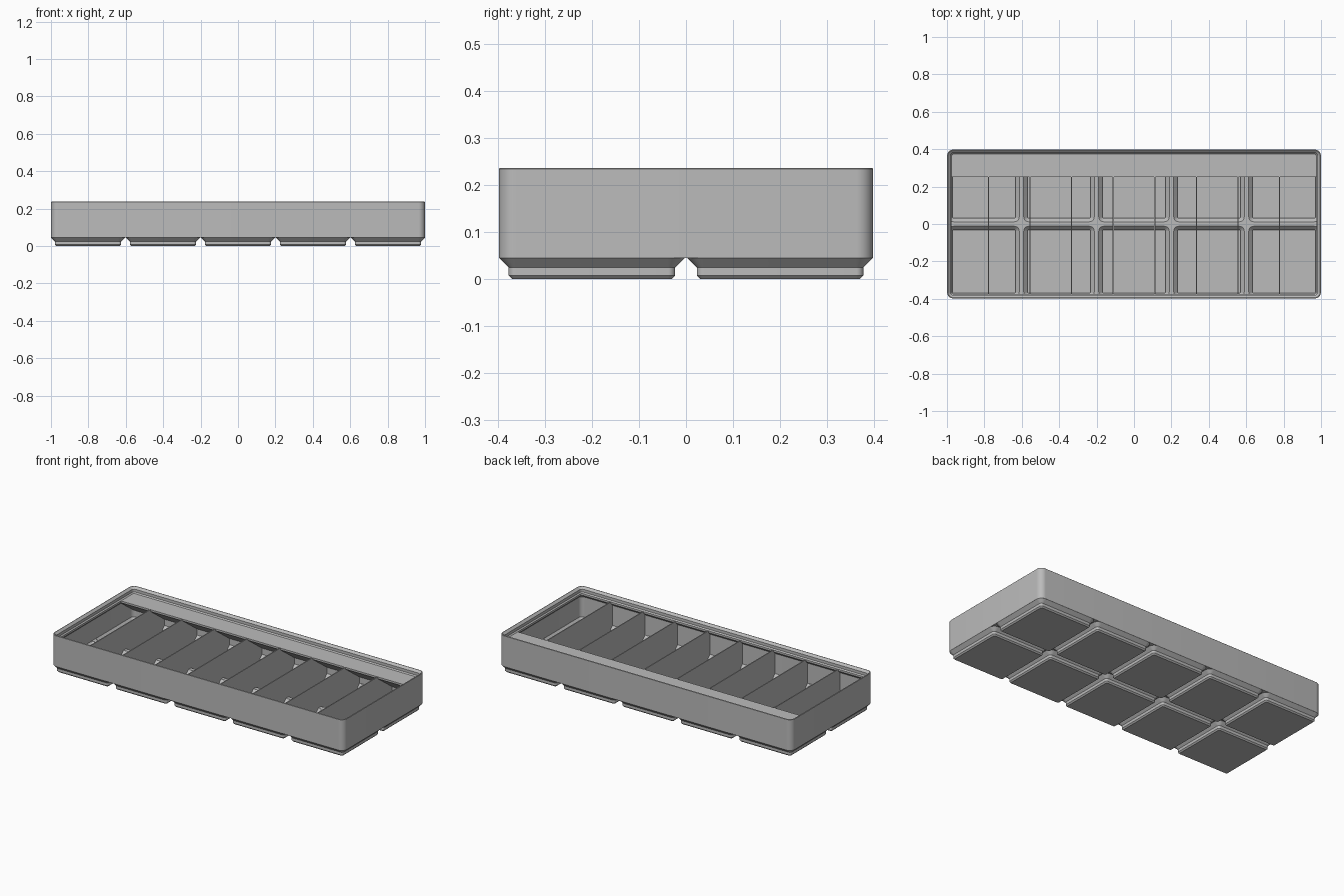
import bpy, bmesh, math

if "Cube" in bpy.data.objects:
    bpy.data.objects.remove(bpy.data.objects["Cube"], do_unlink=True)

S = 2 / 209.5                 # working units (mm) to scene units
PITCH = 42
HALF_X, HALF_Y = 104.75, 41.75
CORNER = 3.75
CELLS = [((i - 2) * PITCH, (j - 0.5) * PITCH) for i in range(5) for j in range(2)]

grey = bpy.data.materials.new("light_grey_plastic")
grey.use_nodes = True
grey.diffuse_color = (0.5, 0.5, 0.5, 1)
grey.node_tree.nodes["Principled BSDF"].inputs["Base Color"].default_value = (0.5, 0.5, 0.5, 1)


def make_object(name, bm):
    bmesh.ops.recalc_face_normals(bm, faces=bm.faces)
    bmesh.ops.scale(bm, vec=(S, S, S), verts=bm.verts)
    mesh = bpy.data.meshes.new(name)
    bm.to_mesh(mesh)
    bm.free()
    mesh.materials.append(grey)
    obj = bpy.data.objects.new(name, mesh)
    bpy.context.scene.collection.objects.link(obj)
    return obj


def ring(bm, half_x, half_y, inset, z, cx=0, cy=0, steps=8):
    """Rounded rectangle whose corner radius shrinks with the inset."""
    r = max(CORNER - inset, 0.4)
    verts = []
    for q, (sx, sy) in enumerate([(1, 1), (-1, 1), (-1, -1), (1, -1)]):
        for k in range(steps + 1):
            a = math.pi / 2 * (q + k / steps)
            verts.append(bm.verts.new((cx + sx * (half_x - inset - r) + r * math.cos(a),
                                       cy + sy * (half_y - inset - r) + r * math.sin(a), z)))
    return verts


def loft(bm, half_x, half_y, profile, cx=0, cy=0):
    """Closed skin through rings given as (inset, height)."""
    rings = [ring(bm, half_x, half_y, i, z, cx, cy) for i, z in profile]
    for a, b in zip(rings, rings[1:]):
        for k in range(len(a)):
            n = (k + 1) % len(a)
            bm.faces.new((a[k], a[n], b[n], b[k]))
    bm.faces.new(rings[0])
    bm.faces.new(rings[-1])


def prism(name, points, x0, x1):
    """Side profile (y, z) extruded along x."""
    bm = bmesh.new()
    face = bm.faces.new([bm.verts.new((x0, y, z)) for y, z in points])
    new = bmesh.ops.extrude_face_region(bm, geom=[face])["geom"]
    bmesh.ops.translate(bm, vec=(x1 - x0, 0, 0),
                        verts=[v for v in new if isinstance(v, bmesh.types.BMVert)])
    return make_object(name, bm)


def cells_mesh(name, profile):
    bm = bmesh.new()
    for cx, cy in CELLS:
        loft(bm, 20.75, 20.75, profile, cx, cy)
    return make_object(name, bm)


# Tray wall with stacking lip, hollow down to the ridge level
bm = bmesh.new()
loft(bm, HALF_X, HALF_Y, [
    (0, 4.75), (0, 24.6), (0.2, 24.8), (0.5, 24.8), (1.9, 23.5), (1.9, 21.7),
    (2.6, 21), (2.6, 19.8), (0.95, 18.15), (0.95, 5.2)])
body = make_object("tray_body", bm)

# Stepped feet and the matching pockets inside them
feet = cells_mesh("feet", [(2.95, 0), (2.15, 0.8), (2.15, 2.6), (0.01, 4.74), (0.3, 5.0)])
pockets = cells_mesh("pocket_cutter", [(3.15, 1), (3.15, 3), (1, 5.15), (1, 6)])

for tool, operation in ((feet, "UNION"), (pockets, "DIFFERENCE")):
    tool.hide_render = True
    mod = body.modifiers.new(operation.title(), "BOOLEAN")
    mod.operation = operation
    mod.solver = "EXACT"
    mod.object = tool
bpy.context.view_layer.update()
result = bpy.data.meshes.new_from_object(
    body.evaluated_get(bpy.context.evaluated_depsgraph_get()))
body.modifiers.clear()
body.data = result
for tool in (feet, pockets):
    bpy.data.objects.remove(tool, do_unlink=True)

# Smooth the rounded corners, keep the chamfers crisp
bpy.ops.object.select_all(action="DESELECT")
body.select_set(True)
bpy.context.view_layer.objects.active = body
bpy.ops.object.shade_smooth_by_angle(angle=math.radians(25))

# Label shelf along the back wall
prism("label_shelf", [(40.85, 21), (26.2, 21), (26.2, 19.8), (40.85, 9.1)], -103.2, 103.2)

# Eight thin dividers that follow the pockets down to the floor
outline = [(40.9, 20.95), (-40.9, 20.95)]
for c in (-21, 21):
    for side in (-1, 1):
        step = [(c + side * 19.9, 5), (c + side * 17.9, 3), (c + side * 17.9, 0.9)]
        outline += step if side < 0 else step[::-1]
for n in range(1, 9):
    x = HALF_X * (2 * n / 9 - 1)
    prism(f"divider_{n}", outline, x - 0.3, x + 0.3)
